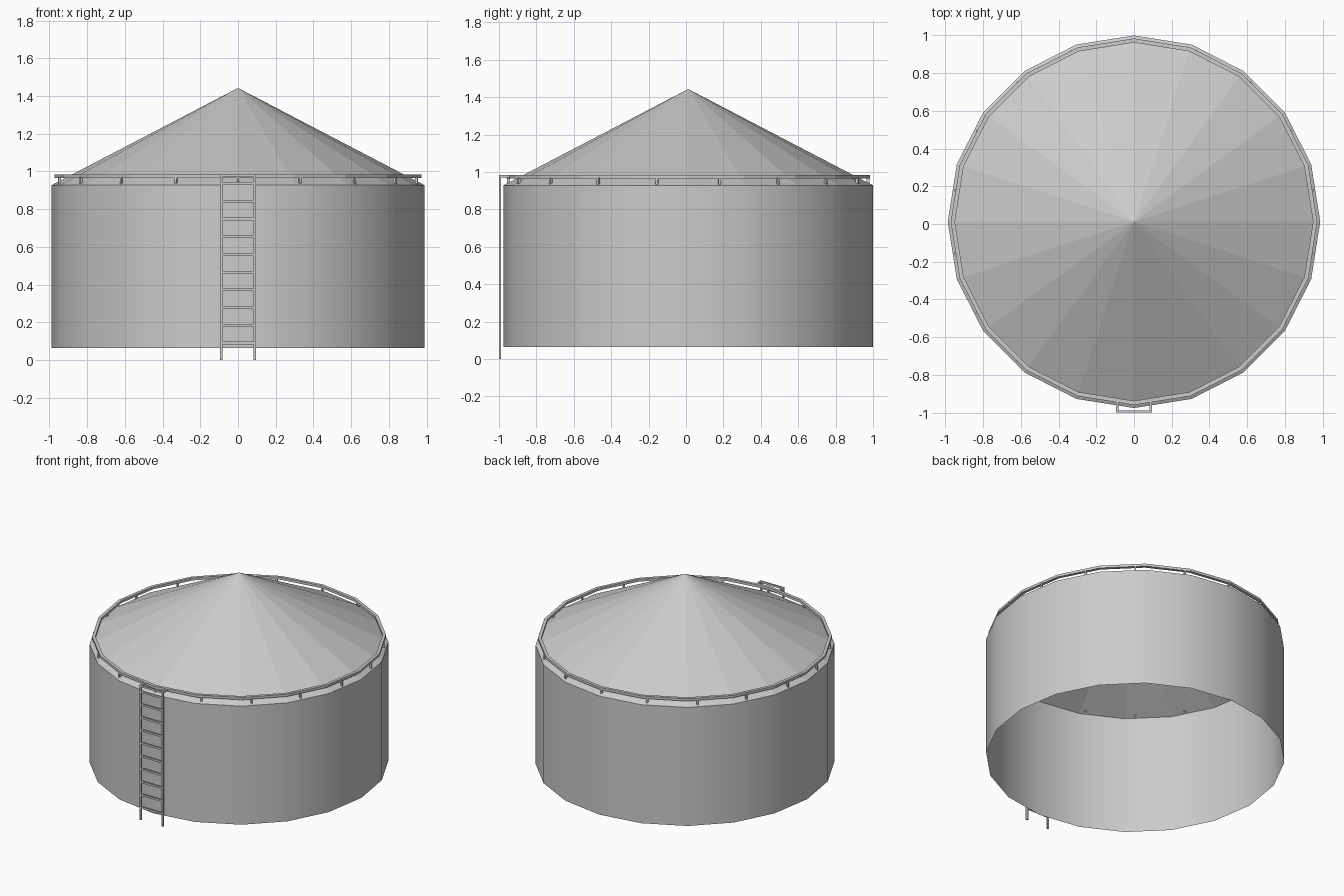
import bpy, bmesh, math
from mathutils import Matrix, Vector

cube = bpy.data.objects.get("Cube")
if cube:
    bpy.data.objects.remove(cube, do_unlink=True)

CY = 0.012          # tank axis, shifted back to leave room for the ladder
SIDES = 20
EAVE = 0.928

steel = bpy.data.materials.new("galvanised_grey")
steel.use_nodes = True
GREY = (0.6, 0.6, 0.6, 1)
steel.diffuse_color = GREY
steel.node_tree.nodes["Principled BSDF"].inputs["Base Color"].default_value = GREY


def make_object(name, bm, smooth=False):
    bmesh.ops.recalc_face_normals(bm, faces=bm.faces)
    mesh = bpy.data.meshes.new(name)
    bm.to_mesh(mesh)
    bm.free()
    mesh.materials.append(steel)
    for p in mesh.polygons:
        p.use_smooth = smooth
    obj = bpy.data.objects.new(name, mesh)
    bpy.context.collection.objects.link(obj)
    return obj


def ring(bm, radius, z):
    step = math.tau / SIDES
    return [bm.verts.new((radius * math.cos(i * step), CY + radius * math.sin(i * step), z))
            for i in range(SIDES)]


def lathe(name, profile, closed=False, smooth=False):
    bm = bmesh.new()
    rings = [ring(bm, r, z) for r, z in profile]
    pairs = list(zip(rings, rings[1:]))
    if closed:
        pairs.append((rings[-1], rings[0]))
    for a, b in pairs:
        for i in range(SIDES):
            j = (i + 1) % SIDES
            bm.faces.new((a[i], a[j], b[j], b[i]))
    return make_object(name, bm, smooth)


def add_box(bm, low, high, turn=Matrix()):
    low, high = Vector(low), Vector(high)
    size = Matrix.Diagonal((*(high - low), 1))
    bmesh.ops.create_cube(bm, size=1, matrix=turn @ Matrix.Translation((low + high) / 2) @ size)


# Open-bottomed wall shell
lathe("tank_wall", [(0.988, 0.063), (0.988, EAVE)], smooth=True)

# Faceted conical roof
bm = bmesh.new()
rim = ring(bm, 0.988, EAVE)
apex = bm.verts.new((0, CY, 1.443))
for i in range(SIDES):
    bm.faces.new((rim[i], rim[(i + 1) % SIDES], apex))
make_object("conical_roof", bm)

# Flat rail around the eave
lathe("eave_rail", [(0.95, 0.966), (0.972, 0.966), (0.972, 0.984), (0.95, 0.984)], closed=True)

# Short posts carrying the rail
bm = bmesh.new()
for i in range(18):
    turn = Matrix.Translation((0, CY, 0)) @ Matrix.Rotation(math.radians(20 * i), 4, "Z")
    add_box(bm, (-0.006, -0.968, 0.932), (0.006, -0.954, 0.97), turn)
make_object("rail_posts", bm)

# Ladder stiles with short ties back to the rail
bm = bmesh.new()
for side in (-1, 1):
    x = side * 0.089
    add_box(bm, (x - 0.007, -1, 0), (x + 0.007, -0.988, 0.984))
    add_box(bm, (x - 0.007, -0.988, 0.97), (x + 0.007, -0.94, 0.984))
make_object("ladder_stiles", bm)

# Ladder rungs and top bar
bm = bmesh.new()
for z in [0.09 + 0.094 * i for i in range(10)] + [0.977]:
    add_box(bm, (-0.083, -0.999, z - 0.007), (0.083, -0.989, z + 0.007))
make_object("ladder_rungs", bm)
